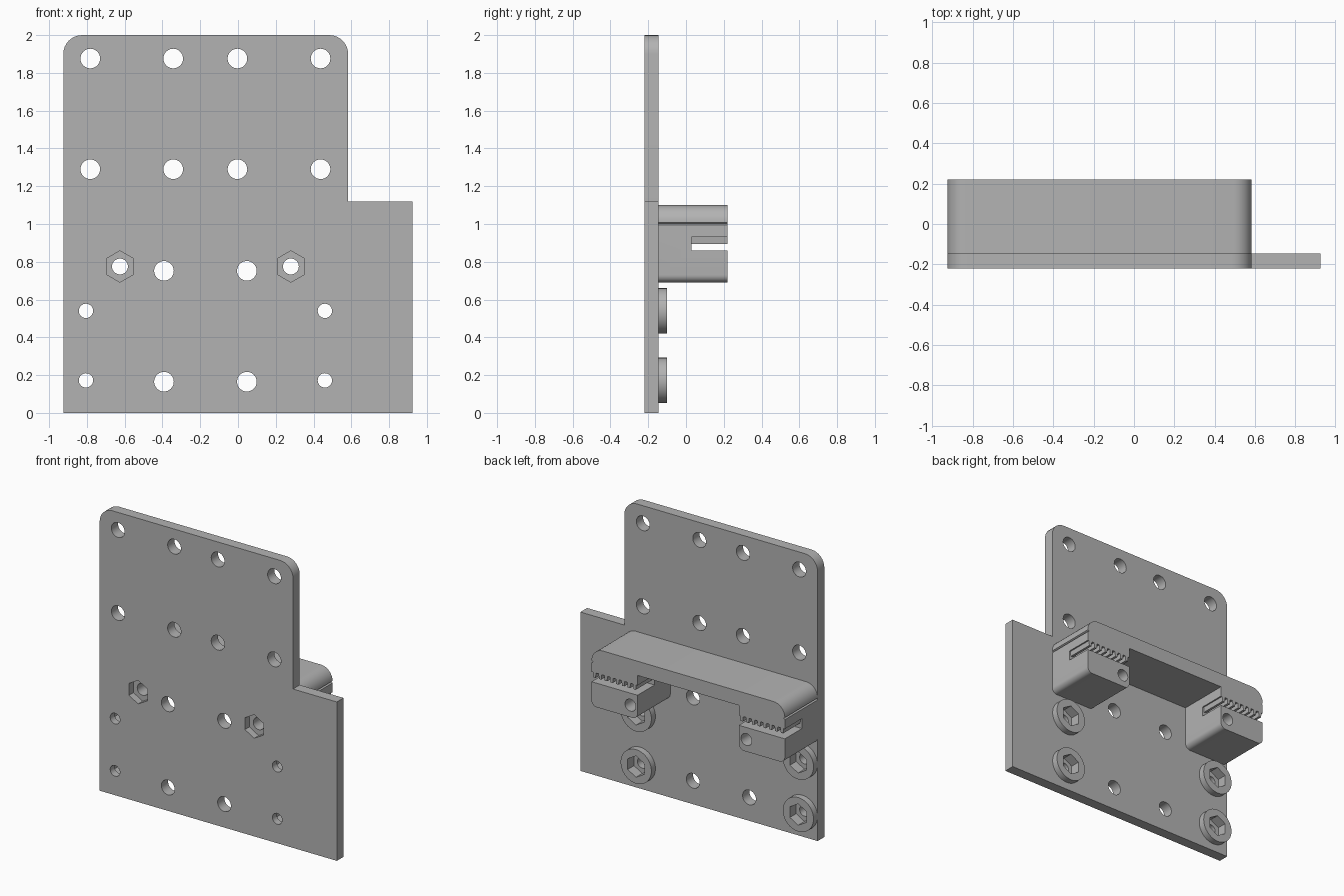
import bpy, bmesh
from math import sin, cos, pi
from mathutils import Vector

cube = bpy.data.objects.get("Cube")
if cube:
    bpy.data.objects.remove(cube, do_unlink=True)

grey = bpy.data.materials.new("plain grey")
grey.use_nodes = True
color = (0.45, 0.45, 0.45, 1)
grey.diffuse_color = color
grey.node_tree.nodes["Principled BSDF"].inputs["Base Color"].default_value = color

FRONT, BACK, REAR = -0.22, -0.145, 0.22   # plate front, plate back, clamp rear


def prisms(name, outlines, y0, y1):
    """Extrude one or more x-z outlines along y into a single object."""
    bm = bmesh.new()
    for pts in outlines:
        face = bm.faces.new([bm.verts.new((x, y0, z)) for x, z in pts])
        ext = bmesh.ops.extrude_face_region(bm, geom=[face])
        verts = [g for g in ext["geom"] if isinstance(g, bmesh.types.BMVert)]
        bmesh.ops.translate(bm, verts=verts, vec=(0, y1 - y0, 0))
    bmesh.ops.recalc_face_normals(bm, faces=bm.faces[:])
    mesh = bpy.data.meshes.new(name)
    bm.to_mesh(mesh)
    bm.free()
    mesh.materials.append(grey)
    obj = bpy.data.objects.new(name, mesh)
    bpy.context.collection.objects.link(obj)
    return obj


def circle(x, z, r, n=32):
    # n = 6 gives a hexagon with a point at the top
    return [(x + r * sin(2 * pi * i / n), z + r * cos(2 * pi * i / n)) for i in range(n)]


def rounded(corners, steps=8):
    """Outline from (x, z, radius) corners; right angles become arcs."""
    out = []
    for i, (x, z, r) in enumerate(corners):
        p = Vector((x, z))
        if not r:
            out.append((x, z))
            continue
        a = (Vector(corners[i - 1][:2]) - p).normalized() * r
        b = (Vector(corners[(i + 1) % len(corners)][:2]) - p).normalized() * r
        for k in range(steps + 1):
            t = k / steps * pi / 2
            out.append(tuple(p + a + b - b * cos(t) - a * sin(t)))
    return out


def activate(obj):
    bpy.ops.object.select_all(action="DESELECT")
    obj.select_set(True)
    bpy.context.view_layer.objects.active = obj


def cut(obj, outlines, y0, y1):
    cutter = prisms("cutter", outlines, y0, y1)
    cutter.hide_render = True
    activate(obj)
    mod = obj.modifiers.new("cut", "BOOLEAN")
    mod.operation, mod.solver, mod.object = "DIFFERENCE", "EXACT", cutter
    bpy.ops.object.modifier_apply(modifier=mod.name)
    bpy.data.objects.remove(cutter, do_unlink=True)


def smooth(obj):
    activate(obj)
    bpy.ops.object.shade_smooth_by_angle(angle=pi / 6)


# Positions of the fasteners
nuts = [(-0.625, 0.775), (0.28, 0.775)]
bolts = [(x, z) for x in (-0.805, 0.46) for z in (0.54, 0.172)]
mounts = [(x, z) for x in (-0.782, -0.343, -0.003, 0.437) for z in (1.876, 1.29)]
mounts += [(x, z) for x in (-0.392, 0.047) for z in (0.752, 0.165)]

# Stepped mounting plate with rounded top corners
plate = prisms("mounting_plate", [rounded([
    (-0.925, 0, 0), (0.925, 0, 0), (0.925, 1.12, 0), (0.583, 1.12, 0),
    (0.583, 2, 0.1), (-0.925, 2, 0.1)])], FRONT, BACK)
cut(plate, [circle(x, z, 0.083, 6) for x, z in nuts], FRONT - 0.05, FRONT + 0.05)
cut(plate, [circle(x, z, 0.075, 6) for x, z in bolts], BACK - 0.025, BACK + 0.05)
cut(plate, [circle(x, z, 0.052) for x, z in mounts]
    + [circle(x, z, 0.042) for x, z in nuts]
    + [circle(x, z, 0.038) for x, z in bolts], FRONT - 0.1, BACK + 0.1)
smooth(plate)

# Round bosses with hexagonal pockets on the back
for i, (x, z) in enumerate(bolts):
    boss = prisms(f"bolt_boss_{i + 1}", [circle(x, z, 0.12, 48)], BACK, -0.1)
    cut(boss, [circle(x, z, 0.075, 6)], BACK - 0.1, 0)
    smooth(boss)

# Belt clamp: a bridge with a block at each end, mirrored about its own centre
MID, HALF, INNER = -0.171, 0.754, 0.395
side = [(INNER, 1.0, 0), (INNER, 0.69, 0.04), (HALF, 0.69, 0.04), (HALF, 0.995, 0),
        (HALF - 0.012, 1.002, 0), (HALF, 1.009, 0), (HALF, 1.1, 0.09)]
mirrored = [(-x, z, r) for x, z, r in reversed(side)]
clamp = prisms("belt_clamp", [rounded([(MID + x, z, r) for x, z, r in side + mirrored])],
               BACK, REAR)

# Toothed belt slots, open to the rear and to both ends of each block
TEETH = 8
pitch = (HALF - INNER) / TEETH
comb = [(INNER - 0.02, 0.86), (HALF + 0.02, 0.86), (HALF + 0.02, 0.93)]
for i in reversed(range(TEETH)):
    x = INNER + i * pitch
    comb += [(x + pitch * f, z) for f, z in
             ((0.78, 0.93), (0.7, 0.895), (0.3, 0.895), (0.22, 0.93))]
comb.append((INNER - 0.02, 0.93))
cut(clamp, [[(MID + s * x, z) for x, z in comb] for s in (1, -1)], 0.03, REAR + 0.1)
cut(clamp, [circle(x, z, 0.042) for x, z in nuts], BACK - 0.1, REAR + 0.1)
smooth(clamp)
